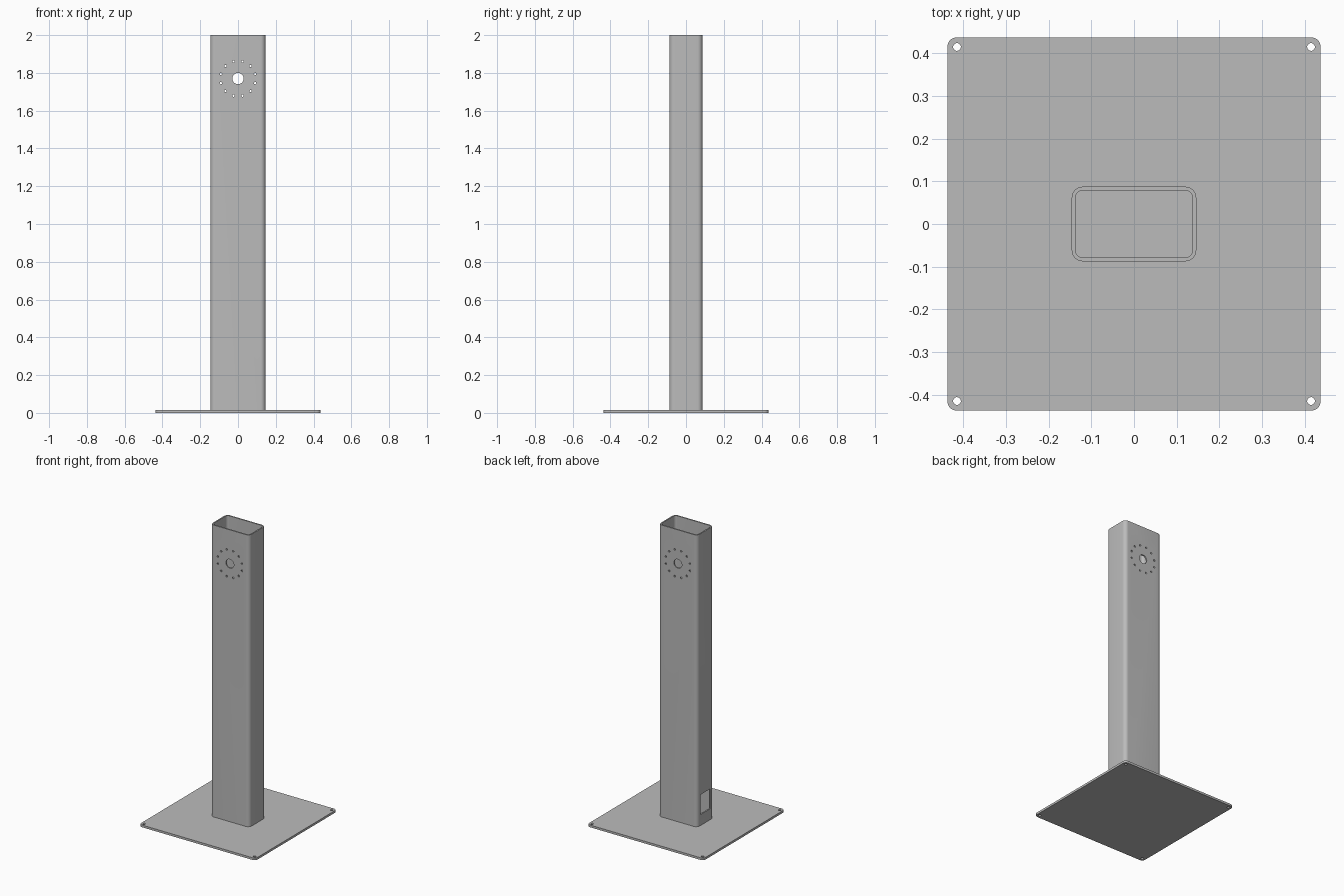
import bpy, bmesh, math
from mathutils import Matrix, Vector

if "Cube" in bpy.data.objects:
    bpy.data.objects.remove(bpy.data.objects["Cube"], do_unlink=True)

steel = bpy.data.materials.new("grey steel")
steel.use_nodes = True
GREY = (0.5, 0.5, 0.5, 1)
steel.diffuse_color = GREY
steel.node_tree.nodes["Principled BSDF"].inputs["Base Color"].default_value = GREY

PLATE_TOP = 0.015
HEIGHT = 2.0
WALL = 0.009


def finish(name, bm):
    bmesh.ops.recalc_face_normals(bm, faces=bm.faces)
    mesh = bpy.data.meshes.new(name)
    bm.to_mesh(mesh)
    bm.free()
    mesh.materials.append(steel)
    obj = bpy.data.objects.new(name, mesh)
    bpy.context.collection.objects.link(obj)
    return obj


def rounded_prism(name, half_x, half_y, radius, z0, z1, steps=8):
    """Upright prism with a rounded rectangle as its outline."""
    bm = bmesh.new()
    verts = []
    for i, (sx, sy) in enumerate([(1, 1), (-1, 1), (-1, -1), (1, -1)]):
        for k in range(steps + 1):
            a = math.pi / 2 * (i + k / steps)
            verts.append(bm.verts.new((sx * (half_x - radius) + radius * math.cos(a),
                                       sy * (half_y - radius) + radius * math.sin(a), z0)))
    face = bm.faces.new(verts)
    grown = bmesh.ops.extrude_face_region(bm, geom=[face])["geom"]
    top = [v for v in grown if isinstance(v, bmesh.types.BMVert)]
    bmesh.ops.translate(bm, verts=top, vec=(0, 0, z1 - z0))
    return finish(name, bm)


def drills(name, holes, rotation, length):
    """Cylinders for a set of (centre, radius) holes."""
    bm = bmesh.new()
    for centre, radius in holes:
        bmesh.ops.create_cone(bm, cap_ends=True, segments=32, radius1=radius,
                              radius2=radius, depth=length,
                              matrix=Matrix.Translation(centre) @ rotation)
    return finish(name, bm)


def cut(target, cutter):
    cutter.hide_render = True
    mod = target.modifiers.new("cut", 'BOOLEAN')
    mod.operation = 'DIFFERENCE'
    mod.solver = 'EXACT'
    mod.object = cutter
    bpy.context.view_layer.objects.active = target
    bpy.ops.object.modifier_apply(modifier=mod.name)
    bpy.data.objects.remove(cutter, do_unlink=True)


# Base plate with four corner bolt holes
plate = rounded_prism("base_plate", 0.4375, 0.4375, 0.022, 0, PLATE_TOP)
bolts = [(Vector((sx * 0.415, sy * 0.415, 0)), 0.009) for sx in (-1, 1) for sy in (-1, 1)]
cut(plate, drills("bolt_drills", bolts, Matrix.Identity(4), 0.2))

# Hollow post, open at the top
post = rounded_prism("hollow_post", 0.146, 0.0875, 0.026, PLATE_TOP, HEIGHT)
cut(post, rounded_prism("bore", 0.146 - WALL, 0.0875 - WALL, 0.026 - WALL,
                        -0.1, HEIGHT + 0.1))

# Centre hole and ring of small holes through front and back walls
ring_z = 1.77
holes = [(Vector((0, 0, ring_z)), 0.03)]
for i in range(12):
    a = math.radians(15 + 30 * i)
    holes.append((Vector((0.094 * math.cos(a), 0, ring_z + 0.094 * math.sin(a))), 0.006))
cut(post, drills("ring_drills", holes, Matrix.Rotation(math.pi / 2, 4, 'X'), 0.5))

# Cable opening low in the right wall
bm = bmesh.new()
bmesh.ops.create_cube(bm, size=1, matrix=Matrix.Translation((-0.146, 0, 0.157))
                      @ Matrix.Diagonal((0.06, 0.1, 0.135, 1)))
cut(post, finish("cable_opening", bm))

# Smooth rounded corners, sharp rims
for obj in (plate, post):
    bpy.ops.object.select_all(action='DESELECT')
    obj.select_set(True)
    bpy.context.view_layer.objects.active = obj
    bpy.ops.object.shade_smooth_by_angle(angle=math.radians(30))
